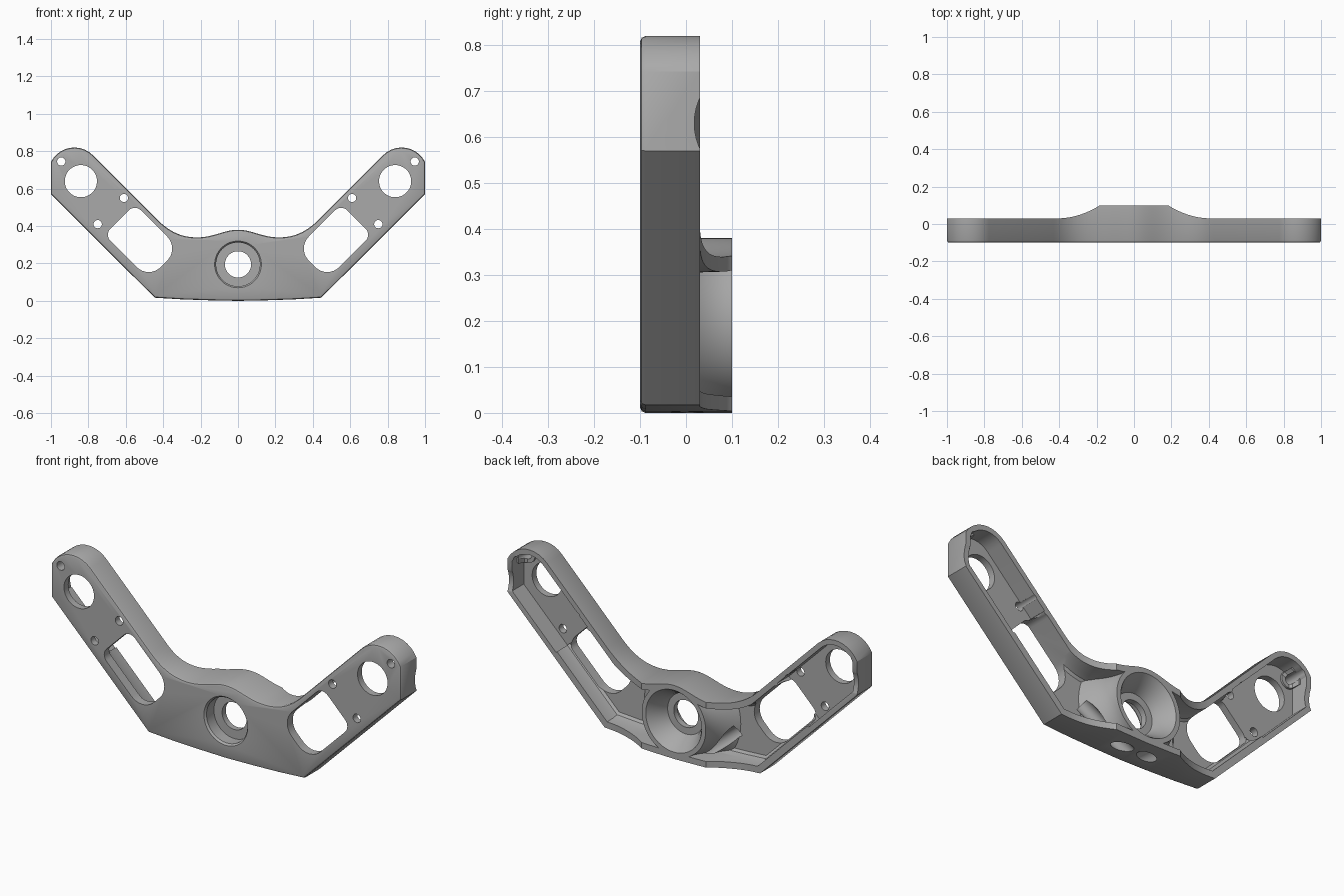
import bpy, bmesh, math
from mathutils import Vector

if "Cube" in bpy.data.objects:
    bpy.data.objects.remove(bpy.data.objects["Cube"])

HUB = (0, 0.195)
SIDES = (1, -1)

grey = bpy.data.materials.new("satin grey")
grey.use_nodes = True
grey.diffuse_color = (0.4, 0.4, 0.4, 1)
grey.node_tree.nodes["Principled BSDF"].inputs["Base Color"].default_value = (0.4, 0.4, 0.4, 1)


def finish(bm, name):
    bmesh.ops.recalc_face_normals(bm, faces=bm.faces[:])
    mesh = bpy.data.meshes.new(name)
    bm.to_mesh(mesh)
    bm.free()
    mesh.materials.append(grey)
    obj = bpy.data.objects.new(name, mesh)
    bpy.context.collection.objects.link(obj)
    return obj


def loft(name, loops):
    """Solid from matching closed loops of 3D points."""
    bm = bmesh.new()
    rings = [[bm.verts.new(p) for p in loop] for loop in loops]
    for a, b in zip(rings, rings[1:]):
        for i in range(len(a)):
            j = (i + 1) % len(a)
            bm.faces.new((a[i], a[j], b[j], b[i]))
    bm.faces.new(rings[0])
    bm.faces.new(rings[-1][::-1])
    return finish(bm, name)


def prism(name, pts, y0, y1):
    return loft(name, [[(x, y, z) for x, z in pts] for y in (y0, y1)])


def lathe(name, centre, profile, n=64):
    """Solid of revolution about a y-parallel axis; profile is (radius, y)."""
    cx, cz = centre
    angles = [2 * math.pi * i / n for i in range(n)]
    return loft(name, [[(cx + r * math.cos(a), y, cz + r * math.sin(a)) for a in angles]
                       for r, y in profile])


def combine(target, tool, operation="DIFFERENCE"):
    mod = target.modifiers.new("cut", "BOOLEAN")
    mod.operation, mod.object, mod.solver = operation, tool, "EXACT"
    bpy.context.view_layer.objects.active = target
    bpy.ops.object.modifier_apply(modifier=mod.name)
    bpy.data.objects.remove(tool)


def bezier(a, b, c, d, n=12):
    out = []
    for i in range(n):
        t = i / n
        w = ((1 - t) ** 3, 3 * t * (1 - t) ** 2, 3 * t * t * (1 - t), t ** 3)
        out.append(tuple(sum(k * p[j] for k, p in zip(w, (a, b, c, d))) for j in (0, 1)))
    return out


def inset(pts, dist):
    out = []
    for i, p in enumerate(pts):
        p = Vector(p)
        d1 = (p - Vector(pts[i - 1])).normalized()
        d2 = (Vector(pts[(i + 1) % len(pts)]) - p).normalized()
        n1, n2 = Vector((-d1.y, d1.x)), Vector((-d2.y, d2.x))
        out.append(tuple(p + (n1 + n2) * dist / (1 + n1.dot(n2))))
    return out


def arm_rect(side, u0, u1, v0, v1, r_in, r_out):
    """Rounded rectangle along the 45 degree arm direction."""
    pts = []
    for k, (u, v, r) in enumerate(((u1, v1, r_out), (u0, v1, r_in), (u0, v0, r_in), (u1, v0, r_out))):
        cu = u - r if u == u1 else u + r
        cv = v - r if v == v1 else v + r
        for i in range(9):
            a = math.pi / 2 * (k + i / 8)
            pu, pv = cu + r * math.cos(a), cv + r * math.sin(a)
            pts.append((side * (pu - pv) / math.sqrt(2), (pu + pv) / math.sqrt(2)))
    return pts


# Bracket silhouette: right half, then mirrored
half = [(0, 0), (0.15, 0.003), (0.3, 0.008), (0.445, 0.017), (1, 0.57)]
start, stop = math.acos(0.125 / 0.14), math.radians(135)
for i in range(11):
    a = start + (stop - start) * i / 10
    half.append((0.875 + 0.14 * math.cos(a), 0.68 + 0.14 * math.sin(a)))
half += bezier((0.43, 0.433), (0.36, 0.363), (0.29, 0.335), (0.2, 0.34))
half += bezier((0.2, 0.34), (0.12, 0.345), (0.07, 0.38), (0, 0.38))
half.append((0, 0.38))
outline = half + [(-x, z) for x, z in half[-2:0:-1]]

# Main body with softened front rim
rim = 0.012
body = loft("bracket_body", [[(x, y, z) for x, z in inset(outline, d)] for d, y in
                             ((rim, -0.1), (rim * 0.3, -0.1 + rim * 0.3), (0, -0.1 + rim), (0, 0.1))])

# Back face sweeps down from the hub to the thinner arms
for s in SIDES:
    sweep = [(1.2, 0.2), (0.185, 0.2), (0.185, 0.1)]
    for i in range(17):
        t = i / 16
        sweep.append((0.19 + 0.22 * t, 0.03 + 0.065 * (1 - t) ** 2))
    sweep.append((1.2, 0.03))
    combine(body, loft("sweep_cutter", [[(s * x, y, z) for x, y in sweep] for z in (-0.2, 1)]))

# Hollow back with sloping walls, leaving a flared hub standing
pocket = loft("pocket_cutter", [[(x, y, z) for x, z in inset(outline, d)] for d, y in
                                ((0.055, -0.055), (0.043, -0.045), (0.035, -0.015), (0.03, 0.15))])
flare = [(0.3, -0.1), (0.275, -0.055)]
for i in range(1, 11):
    t = i / 10
    flare.append((0.183 + 0.092 * (1 - t) ** 2, -0.055 + 0.155 * t))
flare.append((0.183, 0.2))
combine(pocket, lathe("hub_core", HUB, flare, 96))
combine(body, pocket)

# Deeper straight-walled pockets at the arm ends
for s in SIDES:
    end = prism("end_pocket_cutter", inset(outline, 0.026), -0.065, 0.15)
    region = prism("end_region", arm_rect(s, 0.745, 1.4, -0.4, 0.1, 0.01, 0.01), -0.3, 0.3)
    combine(end, region, "INTERSECT")
    boss = lathe("tip_boss", (s * 0.945, 0.745), [(0.042, -0.1), (0.042, -0.01)], 24)
    combine(end, boss)
    combine(body, end)

# Hub: front counterbore, centre bore and tapered back bowl
combine(body, lathe("counterbore_cutter", HUB, [(0.125, -0.2), (0.125, -0.1), (0.117, -0.09), (0.117, -0.03)]))
combine(body, lathe("bore_cutter", HUB, [(0.07, -0.2), (0.07, 0.2)]))
combine(body, lathe("bowl_cutter", HUB, [(0.105, 0.0), (0.115, 0.03), (0.145, 0.08), (0.16, 0.1), (0.16, 0.2)]))

# Arm openings, screw holes, drilled channels and end notches
for s in SIDES:
    combine(body, prism("window_cutter", arm_rect(s, 0.42, 0.755, -0.255, -0.025, 0.09, 0.045), -0.3, 0.3))
    for x, z, r in ((0.84, 0.64, 0.086), (0.945, 0.745, 0.022), (0.61, 0.55, 0.022), (0.75, 0.41, 0.022)):
        combine(body, lathe("hole_cutter", (s * x, z), [(r, -0.3), (r, 0.3)], 48 if r > 0.05 else 24))

    a, b = Vector((s * 0.03, 0.01, -0.03)), Vector((s * 0.27, -0.035, 0.16))
    bm = bmesh.new()
    bmesh.ops.create_cone(bm, cap_ends=True, segments=32, radius1=0.034, radius2=0.034, depth=(b - a).length)
    turn = (b - a).to_track_quat("Z", "Y").to_matrix().to_4x4()
    turn.translation = (a + b) / 2
    bm.transform(turn)
    combine(body, finish(bm, "channel_cutter"))

    notch = []
    for i in range(48):
        t = 2 * math.pi * i / 48
        notch.append((0.148 + 0.13 * math.cos(t), 0.63 + 0.13 * math.sin(t)))
    combine(body, loft("notch_cutter", [[(s * x, y, z) for y, z in notch] for x in (0.96, 1.1)]))

# Smooth curved surfaces, keep machined edges crisp
bpy.ops.object.select_all(action="DESELECT")
body.select_set(True)
bpy.context.view_layer.objects.active = body
bpy.ops.object.shade_smooth_by_angle(angle=math.radians(30))
